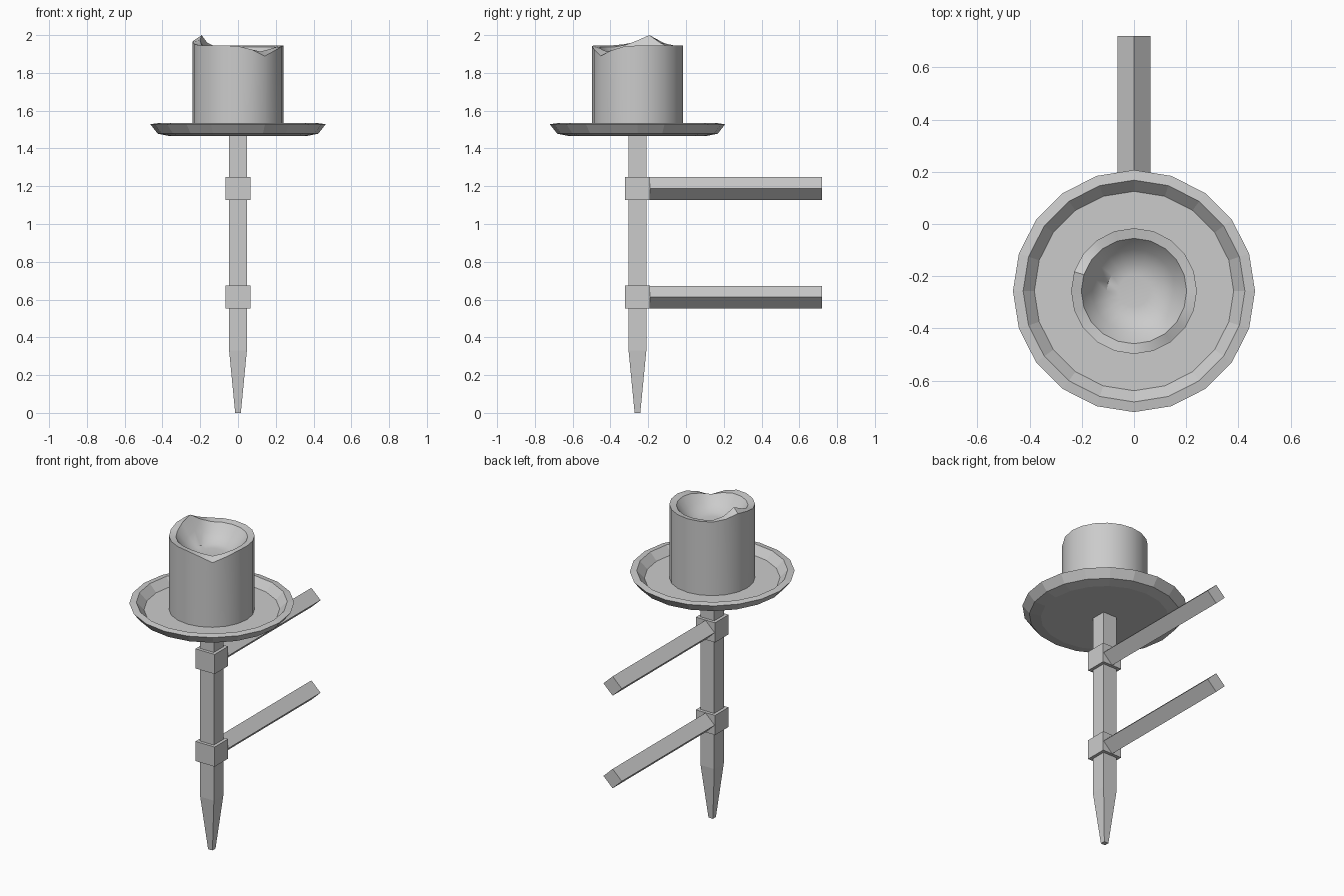
import bpy, bmesh
from math import cos, sin, pi, radians

if "Cube" in bpy.data.objects:
    bpy.data.objects.remove(bpy.data.objects["Cube"])

CY = -0.257   # y of the stake / candle axis
SIDES = 20


def make(name, bm, smooth=None):
    bmesh.ops.recalc_face_normals(bm, faces=bm.faces[:])
    me = bpy.data.meshes.new(name)
    bm.to_mesh(me)
    bm.free()
    ob = bpy.data.objects.new(name, me)
    bpy.context.collection.objects.link(ob)
    if smooth:
        bpy.ops.object.select_all(action='DESELECT')
        ob.select_set(True)
        bpy.context.view_layer.objects.active = ob
        bpy.ops.object.shade_smooth_by_angle(angle=radians(smooth))
    return ob


def skin(bm, rings):
    """Bridge rings of points and cap both ends."""
    loops = [[bm.verts.new(p) for p in r] for r in rings]
    for a, b in zip(loops, loops[1:]):
        n = len(a)
        for i in range(n):
            j = (i + 1) % n
            bm.faces.new((a[i], a[j], b[j], b[i]))
    bm.faces.new(loops[0])
    bm.faces.new(loops[-1])


def circle(r, z, dz=None):
    """Horizontal ring round the axis; dz maps side index to a height change."""
    dz = dz or {}
    return [(r * cos(2 * pi * i / SIDES), CY + r * sin(2 * pi * i / SIDES),
             z + dz.get(i, 0)) for i in range(SIDES)]


def square(h, z):
    return [(x * h, CY + y * h, z) for x, y in ((1, 1), (-1, 1), (-1, -1), (1, -1))]


# Pointed square stake
bm = bmesh.new()
skin(bm, [square(0.015, 0), square(0.047, 0.33), square(0.047, 1.48)])
make("stake", bm)

# Collars with diamond-section wall bars
for label, z in (("lower", 0.613), ("upper", 1.188)):
    bm = bmesh.new()
    skin(bm, [square(0.066, z - 0.06), square(0.066, z + 0.062)])
    make(label + "_collar", bm)
    bm = bmesh.new()
    skin(bm, [[(0.063, y, z), (0, y, z + 0.06), (-0.063, y, z), (0, y, z - 0.06)]
              for y in (CY + 0.02, 0.72)])
    make(label + "_wall_bar", bm)

# Drip tray
bm = bmesh.new()
skin(bm, [circle(r, z) for r, z in ((0.36, 1.465), (0.425, 1.478), (0.464, 1.528),
                                    (0.425, 1.534), (0.382, 1.488))])
make("drip_tray", bm)

# Candle: raised crest on the left, melted notch at front right, hollow bowl
outer = {8: 0.012, 9: 0.03, 10: 0.02, 11: 0.006,
         15: -0.003, 16: -0.022, 17: -0.056, 18: -0.027, 19: -0.006}
inner = {8: 0.022, 9: 0.062, 10: 0.034, 11: 0.01,
         15: -0.003, 16: -0.012, 17: -0.025, 18: -0.014, 19: -0.004}
half = {i: d * 0.5 for i, d in inner.items()}
bm = bmesh.new()
skin(bm, [circle(0.241, 1.48), circle(0.241, 1.945, outer), circle(0.202, 1.938, inner),
          circle(0.16, 1.885, half), circle(0.105, 1.845), circle(0.06, 1.84)])
make("candle", bm, 40)
